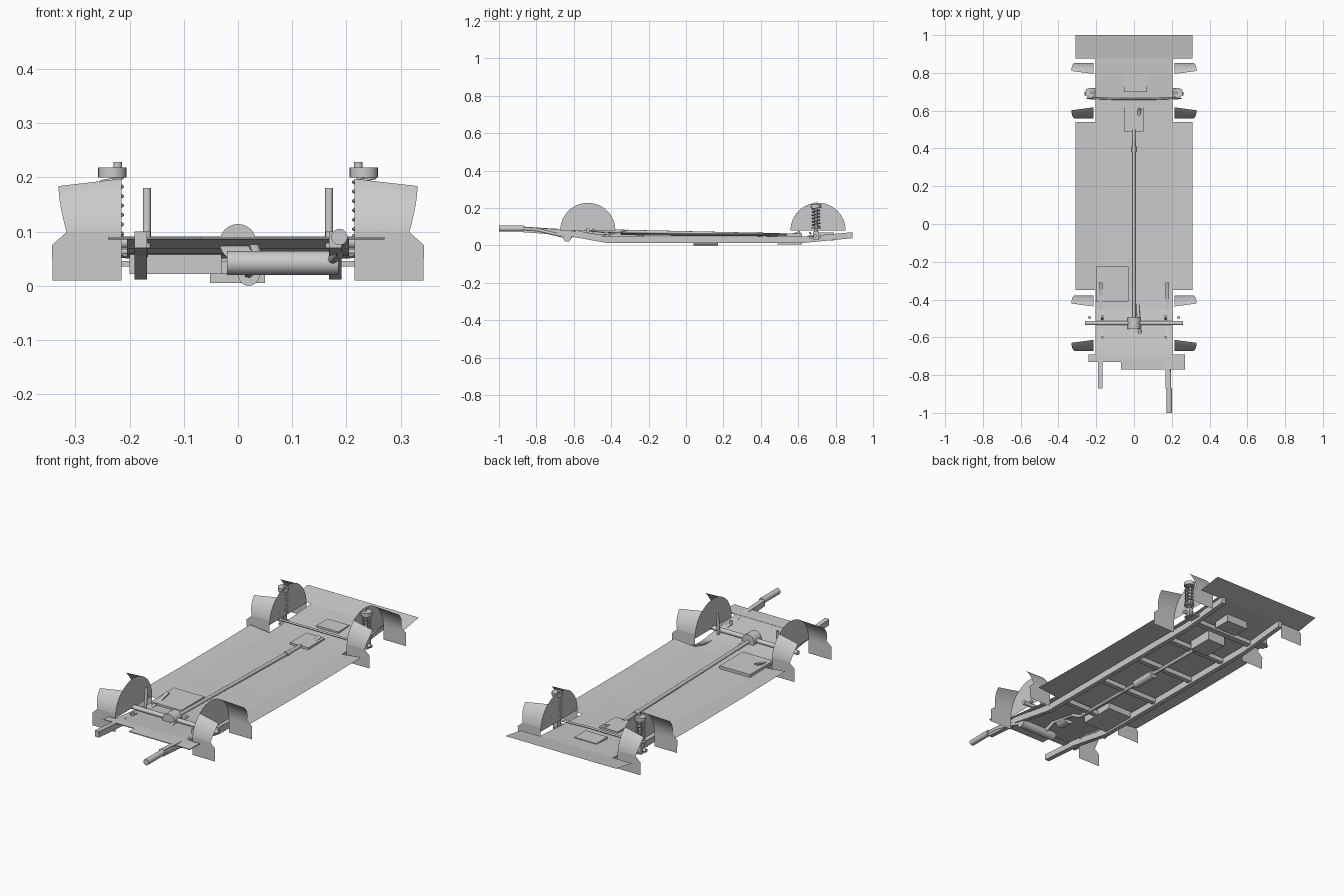
import bpy, bmesh
from math import sin, cos, pi, radians
from mathutils import Vector

if "Cube" in bpy.data.objects:
    bpy.data.objects.remove(bpy.data.objects["Cube"])


def mesh(name, verts, faces, smooth=False):
    me = bpy.data.meshes.new(name)
    me.from_pydata(verts, [], faces)
    bm = bmesh.new()
    bm.from_mesh(me)
    bmesh.ops.recalc_face_normals(bm, faces=bm.faces)
    bm.to_mesh(me)
    bm.free()
    if smooth:
        for p in me.polygons:
            p.use_smooth = True
    ob = bpy.data.objects.new(name, me)
    bpy.context.collection.objects.link(ob)
    return ob


def box(name, x0, x1, y0, y1, z0, z1):
    v = [(x, y, z) for x in (x0, x1) for y in (y0, y1) for z in (z0, z1)]
    f = [(0, 1, 3, 2), (4, 6, 7, 5), (0, 4, 5, 1), (2, 3, 7, 6), (0, 2, 6, 4), (1, 5, 7, 3)]
    return mesh(name, v, f)


def rod(name, a, b, r, sides=16):
    a, b = Vector(a), Vector(b)
    bpy.ops.mesh.primitive_cylinder_add(vertices=sides, radius=r, depth=(b - a).length, location=(a + b) / 2)
    ob = bpy.context.object
    ob.name = name
    ob.rotation_euler = (b - a).to_track_quat('Z', 'Y').to_euler()
    bpy.ops.object.shade_smooth_by_angle(angle=radians(40))
    return ob


def pipe(name, pts, r, res=2):
    cu = bpy.data.curves.new(name, 'CURVE')
    cu.dimensions = '3D'
    cu.bevel_depth = r
    cu.bevel_resolution = res
    cu.use_fill_caps = True
    sp = cu.splines.new('POLY')
    sp.points.add(len(pts) - 1)
    for p, c in zip(sp.points, pts):
        p.co = (*c, 1)
    ob = bpy.data.objects.new(name, cu)
    bpy.context.collection.objects.link(ob)
    return ob


def sheet(name, rows):
    # rows of equal length joined into a thin panel
    n = len(rows[0])
    f = [(i * n + j, i * n + j + 1, (i + 1) * n + j + 1, (i + 1) * n + j)
         for i in range(len(rows) - 1) for j in range(n - 1)]
    return mesh(name, [p for r in rows for p in r], f)


def bar(name, prof, x0, x1):
    # side profile (y, z) extruded across x
    n = len(prof)
    v = [(x, y, z) for x in (x0, x1) for y, z in prof]
    f = [tuple(range(n)), tuple(range(n, 2 * n))]
    f += [(i, (i + 1) % n, n + (i + 1) % n, n + i) for i in range(n)]
    return mesh(name, v, f)


# floor panels
sheet("main_floor", [[(x, y, z + (.012 if abs(x) > .3 else 0)) for x in (-.31, -.2, .2, .31)]
                     for y, z in ((-.35, .055), (0, .05), (.3, .05), (.54, .052))])
sheet("rear_floor", [[(x, y, z) for x in (-.205, .205)]
                     for y, z in ((-.35, .055), (-.45, .06), (-.55, .073), (-.69, .088))])
sheet("front_floor", [[(x, y, z) for x in (-.205, .205)] for y, z in ((.54, .052), (.65, .055), (.88, .07))])
sheet("nose_panel", [[(x, y, z) for x in (-.31, .31)] for y, z in ((.875, .07), (1.0, .09))])
bar("tail_panel", [(-.69, .085), (-.69, .089), (-.73, .09), (-.73, .086)], -.24, .27)
box("tail_panel_extension", -.07, .27, -.77, -.73, .086, .09)

# wheel wells: half disc, two curved strips with an open top, flat lower flaps
R, ZC = .147, .08
for end, yc in (("front", .706), ("rear", -.525)):
    for s in (-1, 1):
        arc = [(s * .215, yc + R * cos(pi * i / 24), ZC + R * sin(pi * i / 24)) for i in range(25)]
        mesh(end + "_well_disc", arc, [tuple(range(25))])
        for d in (-1, 1):
            rows = []
            for i in range(11):
                t = i / 10
                row = []
                for a, x in ((radians(53) * t, .215), (radians(45) * t, .311 + .02 * sin(t * pi / 2))):
                    row.append((s * x, yc + d * R * cos(a), ZC + R * sin(a)))
                rows.append(row)
            ob = sheet(end + "_well_strip", rows)
            for p in ob.data.polygons:
                p.use_smooth = True
            y = yc + d * R
            mesh(end + "_mud_flap", [(s * x, y, z) for x, z in
                 ((.215, .01), (.342, .01), (.343, .075), (.315, .1), (.215, .1))], [(0, 1, 2, 3, 4)])

# frame rails and crossmembers
rail = [(-.87, .07), (-.66, .055), (-.42, .012), (.62, .012), (.89, .038),
        (.89, .07), (.62, .046), (-.42, .046), (-.66, .086), (-.87, .1)]
for s in (-1, 1):
    bar("frame_rail", rail, s * .168, s * .191)
for y in (-.32, -.05, .22, .46):
    box("crossmember", -.17, .17, y - .012, y + .012, .022, .046)
box("front_crossmember", -.17, .17, .65, .68, .03, .052)

# fuel tank, gearbox and sump
box("fuel_tank", -.2, -.03, -.41, -.225, .022, .068)
box("gearbox", -.052, .05, .49, .62, .005, .062)
box("engine_sump", -.052, .07, .7, .79, .025, .068)

# driveshaft, differential and rear axle
rod("driveshaft", (0, -.5, .078), (0, .5, .056), .009)
rod("driveshaft_joint", (0, .38, .059), (0, .41, .058), .012)
rod("rear_axle", (-.26, -.525, .08), (.26, -.525, .08), .011)
rod("differential", (0, -.495, .08), (0, -.555, .08), .034, 24)

# rear leaf springs and shock absorbers
leaf = [(-.6 + .29 * i / 8, .085 - .025 * sin(pi * i / 8)) for i in range(9)]
for s in (-1, 1):
    bar("leaf_spring", leaf + [(y, z - .007) for y, z in reversed(leaf)], s * .166, s * .184)
    rod("shock_absorber", (s * .168, -.5, .07), (s * .168, -.49, .18), .0075)
    rod("spring_shackle", (s * .168, -.6, .07), (s * .168, -.6, .1), .007)
    rod("hub_stub", (s * .235, -.49, .08), (s * .235, -.5, .08), .008)

# front struts with coil springs, arms and steering
for s in (-1, 1):
    rod("strut", (s * .235, .695, .045), (s * .225, .695, .215), .007)
    rod("strut_cap", (s * .232, .695, .2), (s * .232, .695, .218), .026, 24)
    rod("strut_top", (s * .222, .695, .215), (s * .222, .695, .228), .008)
    rod("spring_seat", (s * .235, .695, .09), (s * .235, .695, .096), .024)
    coil = [(s * .233 + .02 * cos(i * pi / 8), .695 + .02 * sin(i * pi / 8), .096 + .104 * i / 96)
            for i in range(97)]
    pipe("coil_spring", coil, .003, 1)
    mesh_arm = bar("control_arm", [(.66, .036), (.72, .036), (.72, .046), (.66, .046)], s * .19, s * .235)
    box("steering_knuckle", min(s * .222, s * .245), max(s * .222, s * .245), .68, .71, .032, .075)
    rod("wheel_stub", (s * .235, .69, .05), (s * .262, .69, .05), .009)
pipe("steering_link", [(-.25, .668, .062), (-.1, .662, .066), (.1, .662, .066), (.25, .668, .062)], .005)

# exhaust system
pipe("exhaust_pipe", [(.03, .61, .068), (.022, .55, .045), (.02, .46, .02), (.02, -.38, .026), (.02, -.44, .06),
                      (.03, -.57, .075), (.04, -.62, .045)], .009)
rod("catalyst", (.02, .04, .02), (.02, .17, .02), .02, 20)
rod("muffler", (-.02, -.635, .042), (.185, -.635, .042), .022, 24)
pipe("tail_pipe", [(.17, -.635, .045), (.187, -.7, .06), (.187, -.8, .084), (.187, -.88, .09)], .009)
rod("tail_pipe_tip", (.187, -.87, .09), (.187, -1.0, .09), .015, 20)
